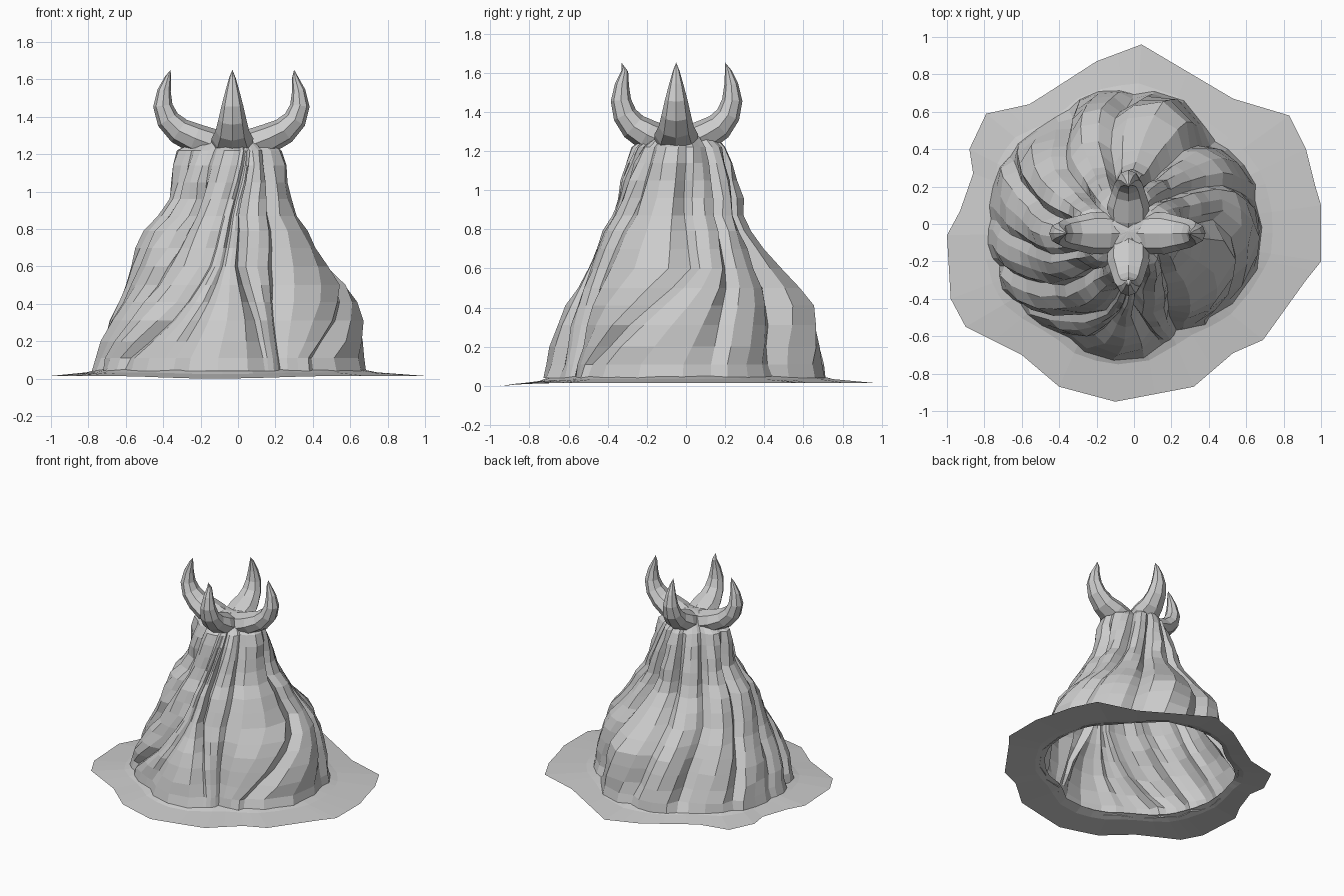
import bpy, bmesh, math, random
from mathutils import Vector

if "Cube" in bpy.data.objects:
    bpy.data.objects.remove(bpy.data.objects["Cube"])
random.seed(4)
CX, CY = -0.03, -0.04

# height, x min, x max, y min, y max of the mound
RINGS = [
    (0.04, -0.78, 0.69, -0.64, 0.72), (0.11, -0.76, 0.68, -0.62, 0.70),
    (0.20, -0.73, 0.67, -0.60, 0.68), (0.31, -0.68, 0.65, -0.57, 0.66),
    (0.41, -0.63, 0.62, -0.54, 0.63), (0.50, -0.59, 0.57, -0.51, 0.57),
    (0.60, -0.56, 0.48, -0.48, 0.47), (0.70, -0.53, 0.42, -0.45, 0.38),
    (0.79, -0.49, 0.37, -0.42, 0.31), (0.87, -0.42, 0.31, -0.37, 0.28),
    (0.96, -0.36, 0.28, -0.34, 0.27), (1.05, -0.35, 0.27, -0.325, 0.25),
    (1.14, -0.34, 0.26, -0.31, 0.23), (1.22, -0.32, 0.24, -0.28, 0.20),
    (1.27, -0.23, 0.17, -0.21, 0.15), (1.31, -0.15, 0.10, -0.14, 0.08)]

# grooves between the spiral roots: depth, then angle at each of these heights
LEVELS = (0.1, 0.35, 0.6, 0.9, 1.25)
GROOVES = [
    (.045, (-146, -122, -106, -98, -78)), (.03, (-119, -106, -97, -90, -70)),
    (.06, (-74, -78, -86, -82, -62)), (.04, (-64, -64, -60, -50, -36)),
    (.05, (-47, -20, 8, 6, 10)), (.05, (14, 20, 30, 40, 50)),
    (.06, (46, 52, 58, 68, 80)), (.06, (88, 95, 102, 104, 106)),
    (.05, (116, 123, 134, 138, 142)), (.06, (148, 156, 164, 170, 175)),
    (.03, (175, 183, 190, 200, 206)), (.045, (195, 207, 220, 229, 240))]

# swellings and hollows: angle, centre height, amount, half width, half height
LOBES = [(-96, .1, .08, 26, .42), (-65, .1, -.02, 12, .3), (72, .3, .03, 12, .2),
         (45, .2, -.05, 18, .5), (125, .2, -.04, 11, .4), (150, .3, .03, 10, .3),
         (218, .2, .03, 18, .3), (222, .85, -.04, 16, .2), (35, .65, .02, 16, .2)]


def adiff(a, b):
    return (a - b + 180) % 360 - 180


def groove_angle(path, z):
    z = min(max(z, LEVELS[0]), LEVELS[-1])
    for k in range(len(LEVELS) - 1):
        if z <= LEVELS[k + 1]:
            f = (z - LEVELS[k]) / (LEVELS[k + 1] - LEVELS[k])
            return path[k] + (path[k + 1] - path[k]) * f


def radius(ang, ring):
    z, x0, x1, y0, y1 = ring
    c, s = math.cos(math.radians(ang)), math.sin(math.radians(ang))
    a = x1 - CX if c > 0 else CX - x0
    b = y1 - CY if s > 0 else CY - y0
    r = 1 / math.sqrt((c / a) ** 2 + (s / b) ** 2)
    # the neck pinches between the horns
    pinch = min(1, max(0, (z - .95) / .3))
    r *= 1 - .2 * pinch * (2 * c * s) ** 2
    for la, lz, am, w, h in LOBES:
        r += am * math.exp(-((adiff(ang, la) / w) ** 2 + ((z - lz) / h) ** 2) ** 2)
    return r


def point(ang, r, z):
    t = math.radians(ang)
    return Vector((CX + r * math.cos(t), CY + r * math.sin(t), z))


def loft(name, rings, tip=None):
    """Skin closed rings of equal length, optionally ending in a point."""
    bm = bmesh.new()
    loops = [[bm.verts.new(p) for p in ring] for ring in rings]
    n = len(loops[0])
    for lo, hi in zip(loops, loops[1:]):
        for i in range(n):
            j = (i + 1) % n
            bm.faces.new((lo[i], lo[j], hi[j], hi[i]))
    if tip is not None:
        t = bm.verts.new(tip)
        for i in range(n):
            bm.faces.new((loops[-1][i], loops[-1][(i + 1) % n], t))
    me = bpy.data.meshes.new(name)
    bm.to_mesh(me)
    bm.free()
    ob = bpy.data.objects.new(name, me)
    bpy.context.collection.objects.link(ob)
    return ob


# root-covered mound: every groove is one edge line, four facets per root
body = []
for ring in RINGS:
    z, loop = ring[0], []
    fade = min(1, (z + .08) / .3) * min(1, max(.1, (1.4 - z) / .4))
    for k, (depth, path) in enumerate(GROOVES):
        nd, npath = GROOVES[(k + 1) % len(GROOVES)]
        a0 = groove_angle(path, z)
        gap = (groove_angle(npath, z) - a0) % 360
        for t in (0, .2, .5, .8):
            d = (depth * (1 - t) + nd * t) * fade * min(1, gap / 20)
            ang = a0 + gap * t
            r = radius(ang, ring) - d + 1.3 * d * math.sqrt(math.sin(math.pi * t))
            loop.append(point(ang, r + random.uniform(-.008, .008), z))
    body.append(loop)
loft("mound", body, Vector((CX, CY, 1.32)))

# four curved horns: outward distance, height, radius in the bend plane, sideways radius
PATH = [(.06, 1.23, .085, .08), (.12, 1.255, .085, .11), (.20, 1.285, .08, .112),
        (.285, 1.325, .072, .09), (.345, 1.385, .062, .075), (.372, 1.46, .052, .058),
        (.365, 1.54, .036, .037), (.345, 1.61, .017, .017)]


def horn(name, ang, scale, tip_out):
    t = math.radians(ang)
    out = Vector((math.cos(t), math.sin(t), 0))
    side = Vector((-out.y, out.x, 0))
    base = Vector((CX, CY - .01, 0))
    rings = []
    for k, (d, z, ra, rb) in enumerate(PATH):
        p, q = PATH[max(k - 1, 0)], PATH[min(k + 1, len(PATH) - 1)]
        tan = (out * (q[0] - p[0]) * scale + Vector((0, 0, q[1] - p[1]))).normalized()
        nor = tan.cross(side).normalized()
        c = base + out * d * scale + Vector((0, 0, z))
        rings.append([c + side * rb * math.cos(a) - nor * ra * math.sin(a)
                      for a in (i * math.tau / 8 for i in range(8))])
    ob = loft(name, rings, base + out * tip_out + Vector((0, 0, 1.652)))
    bm = bmesh.new()
    bm.from_mesh(ob.data)
    bmesh.ops.recalc_face_normals(bm, faces=bm.faces)
    bm.to_mesh(ob.data)
    bm.free()


horn("horn_left", 180, 1.0, .33)
horn("horn_right", 0, .97, .33)
horn("horn_front", -90, .76, .28)
horn("horn_back", 90, .77, .25)

# thin ragged skirt on the ground, open underneath the mound
OUTLINE = [(1, .1), (.97, .2), (.92, .4), (.83, .58), (.53, .67), (.04, .96), (-.2, .87),
           (-.48, .69), (-.56, .64), (-.79, .59), (-.88, .4), (-.86, .27), (-.93, .07),
           (-1, -.06), (-.98, -.4), (-.9, -.55), (-.6, -.7), (-.4, -.87), (-.1, -.95),
           (.32, -.87), (.53, -.69), (.69, -.62), (.92, -.3), (1, -.2)]
pts = []
for i, (x, y) in enumerate(OUTLINE):
    nx, ny = OUTLINE[(i + 1) % len(OUTLINE)]
    pts += [(x, y), ((x + nx) / 2, (y + ny) / 2)]
outer, middle, inner = [], [], []
for x, y in pts:
    ang = math.degrees(math.atan2(y - CY, x - CX))
    r = radius(ang, RINGS[0])
    front = math.exp(-(adiff(ang, -95) / 25) ** 2)
    o = Vector((x, y, .015 - .015 * front))
    n = point(ang, r - .035, .052)
    outer.append(o)
    inner.append(n)
    m = n.lerp(o, .25)
    m.z = .034 - .01 * front
    middle.append(m)
loft("ground_skirt", [outer, middle, inner])
